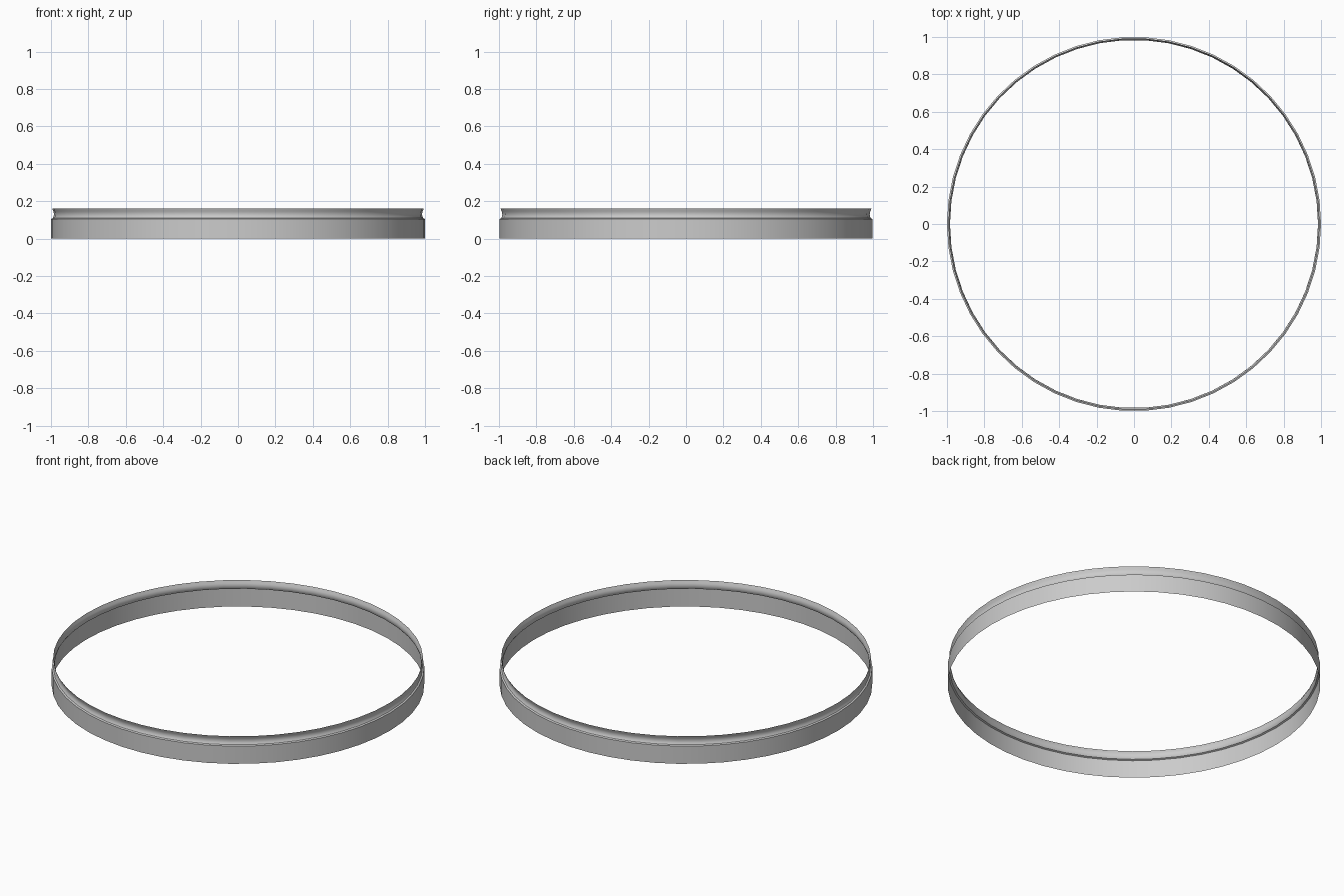
import bpy, bmesh, math

if "Cube" in bpy.data.objects:
    bpy.data.objects.remove(bpy.data.objects["Cube"])

SIDES = 50


def lathe(name, profile):
    """Revolve an open (radius, height) profile around z."""
    bm = bmesh.new()
    rings = [[bm.verts.new((r * math.cos(2 * math.pi * i / SIDES),
                            r * math.sin(2 * math.pi * i / SIDES), z))
              for i in range(SIDES)] for r, z in profile]
    for low, high in zip(rings, rings[1:]):
        for i in range(SIDES):
            j = (i + 1) % SIDES
            bm.faces.new((low[i], low[j], high[j], high[i]))
    mesh = bpy.data.meshes.new(name)
    bm.to_mesh(mesh)
    bm.free()
    obj = bpy.data.objects.new(name, mesh)
    bpy.context.collection.objects.link(obj)
    bpy.context.view_layer.objects.active = obj
    obj.select_set(True)
    bpy.ops.object.shade_smooth_by_angle(angle=math.radians(35))
    return obj


# Thin band: straight lower wall, small shoulder, shallow groove and flared rim
lathe("ring_band", [
    (1.0, 0.0), (1.0, 0.105), (0.991, 0.109), (0.986, 0.118),
    (0.984, 0.130), (0.986, 0.143), (0.991, 0.153), (0.993, 0.16)])
